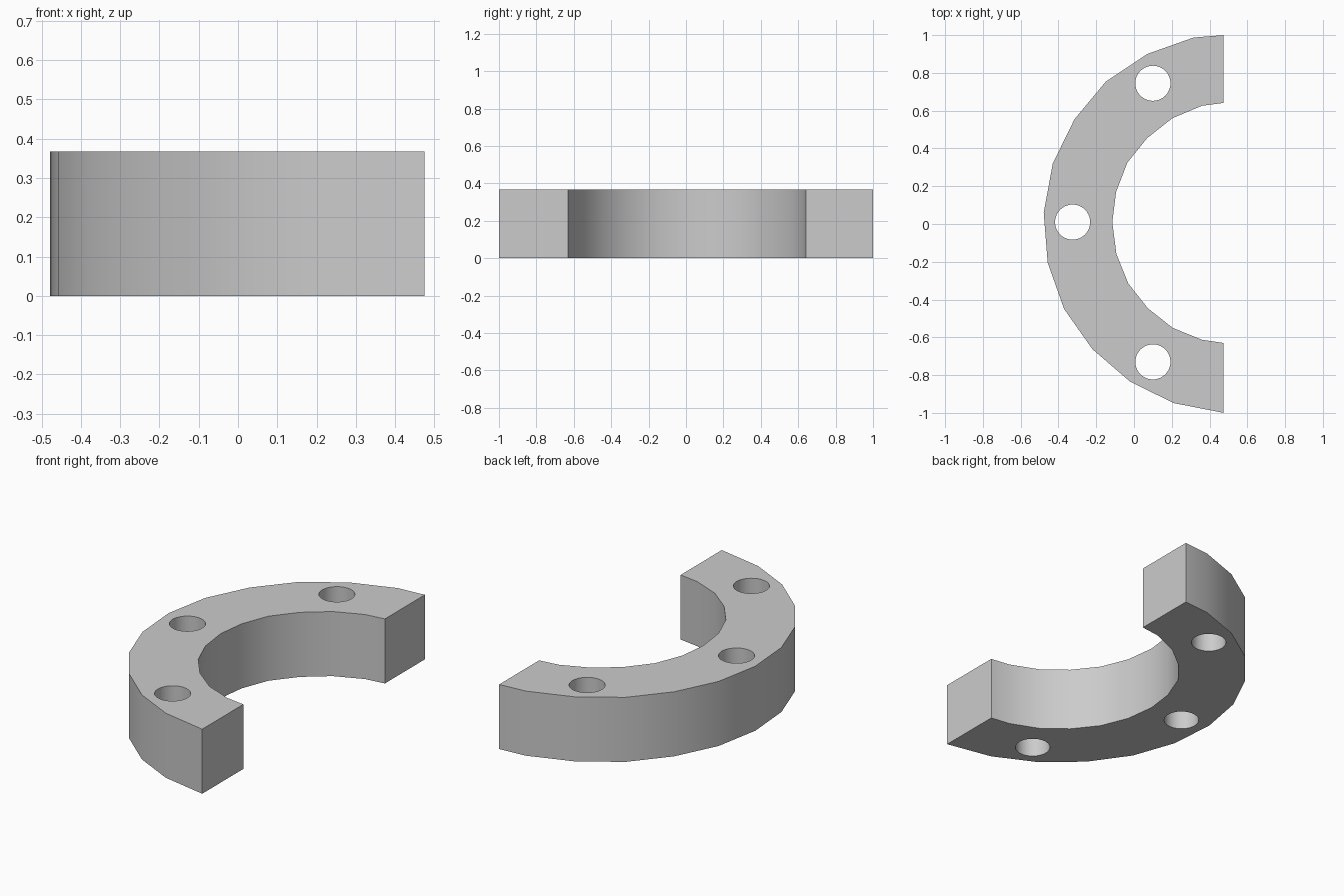
import bpy, bmesh, math
from mathutils import Vector

cube = bpy.data.objects.get("Cube")
if cube:
    bpy.data.objects.remove(cube, do_unlink=True)

HEIGHT = 0.367
HOLE_RADIUS = 0.093
HOLE_CENTRES = [(0.10, 0.745), (-0.325, 0.01), (0.10, -0.73)]

# Facet corners of the half ring, from the +y end round to the -y end
OUTER = [(0.475, 1.0), (0.315, 0.987), (0.07, 0.90), (-0.148, 0.755), (-0.315, 0.555),
         (-0.43, 0.32), (-0.478, 0.06), (-0.457, -0.205), (-0.37, -0.45),
         (-0.22, -0.663), (-0.02, -0.835), (0.21, -0.948), (0.475, -1.0)]
INNER = [(0.475, 0.641), (0.36, 0.626), (0.203, 0.56), (0.07, 0.455), (-0.035, 0.325),
         (-0.095, 0.17), (-0.115, 0.01), (-0.093, -0.16), (-0.03, -0.315),
         (0.073, -0.446), (0.205, -0.55), (0.36, -0.613), (0.475, -0.63)]


def add_loop(bm, points):
    """Add a closed loop of edges on the ground plane."""
    verts = [bm.verts.new((x, y, 0)) for x, y in points]
    return [bm.edges.new((a, b)) for a, b in zip(verts, verts[1:] + verts[:1])]


def circle(cx, cy, radius, sides=40):
    return [(cx + radius * math.cos(math.tau * i / sides),
             cy + radius * math.sin(math.tau * i / sides)) for i in range(sides)]


# Flat outline with three bolt holes, filled and extruded upwards
bm = bmesh.new()
edges = add_loop(bm, OUTER + INNER[::-1])
for cx, cy in HOLE_CENTRES:
    edges += add_loop(bm, circle(cx, cy, HOLE_RADIUS))
bmesh.ops.triangle_fill(bm, use_beauty=True, edges=edges, normal=Vector((0, 0, 1)))
result = bmesh.ops.extrude_face_region(bm, geom=bm.faces[:], use_keep_orig=True)
top = [v for v in result["geom"] if isinstance(v, bmesh.types.BMVert)]
bmesh.ops.translate(bm, verts=top, vec=(0, 0, HEIGHT))
bmesh.ops.recalc_face_normals(bm, faces=bm.faces[:])

mesh = bpy.data.meshes.new("half_ring_clamp")
bm.to_mesh(mesh)
bm.free()
ring = bpy.data.objects.new("half_ring_clamp", mesh)
bpy.context.collection.objects.link(ring)

# Plain grey material
grey = bpy.data.materials.new("light grey")
grey.use_nodes = True
colour = (0.6, 0.6, 0.6, 1)
grey.diffuse_color = colour
grey.node_tree.nodes["Principled BSDF"].inputs["Base Color"].default_value = colour
mesh.materials.append(grey)

# Smooth curved walls, crisp rims and ends
bpy.ops.object.select_all(action="DESELECT")
ring.select_set(True)
bpy.context.view_layer.objects.active = ring
bpy.ops.object.shade_smooth_by_angle(angle=math.radians(30))
